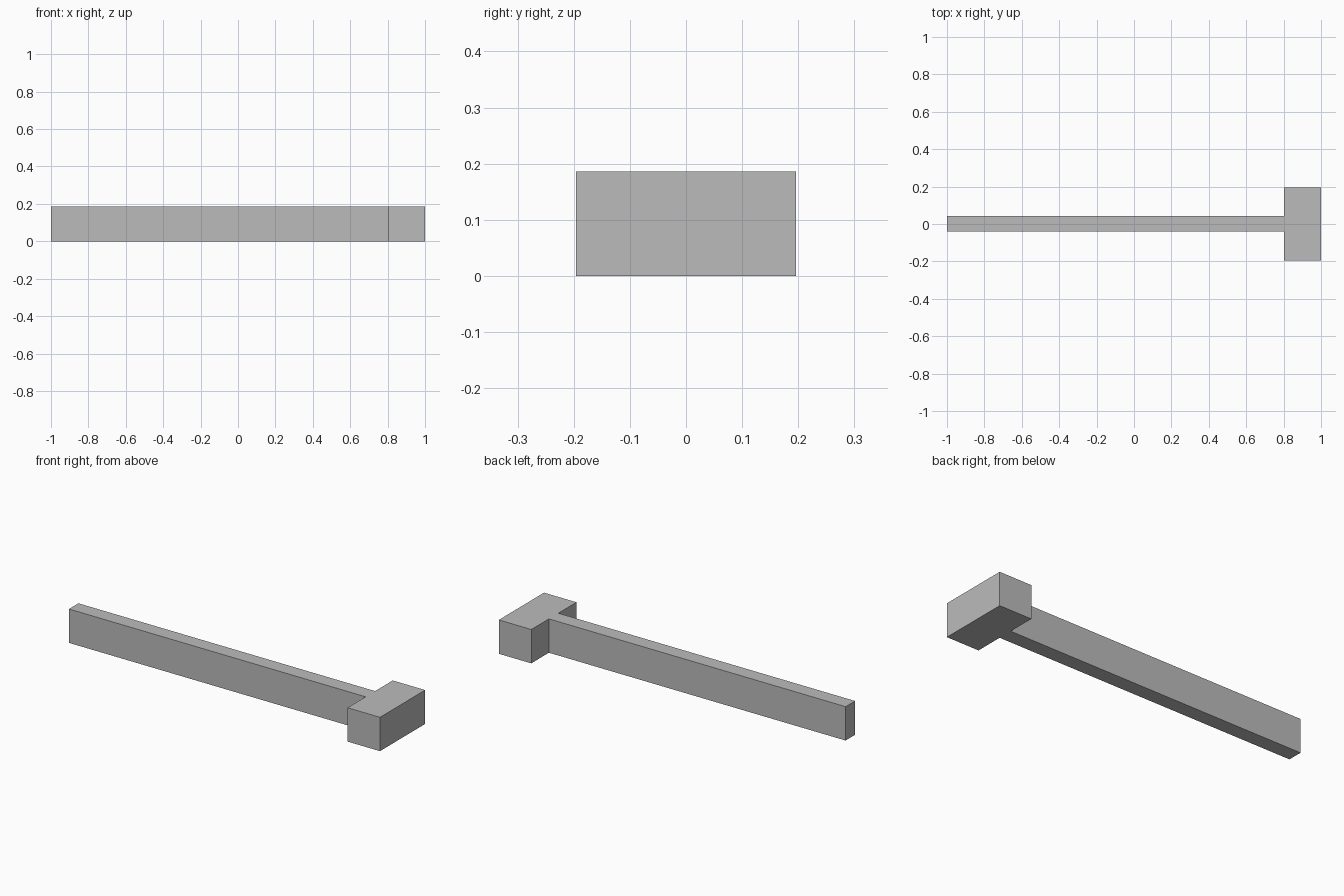
import bpy
import bmesh

# Remove the default cube only
cube = bpy.data.objects.get("Cube")
if cube:
    bpy.data.objects.remove(cube, do_unlink=True)

HEIGHT = 0.186
HEAD_X = 0.803          # where the handle meets the head
HEAD_Y = 0.196          # half width of the head
HANDLE_BACK, HANDLE_FRONT = 0.043, -0.039

# Flat grey material
grey = bpy.data.materials.new("plain grey")
grey.use_nodes = True
colour = (0.5, 0.5, 0.5, 1.0)
grey.diffuse_color = colour
for node in grey.node_tree.nodes:
    if node.type == 'BSDF_PRINCIPLED':
        node.inputs["Base Color"].default_value = colour


def extrude_outline(name, outline, height, material):
    """Closed outline on the ground, extruded straight up."""
    bm = bmesh.new()
    base = bm.faces.new([bm.verts.new((x, y, 0)) for x, y in outline])
    result = bmesh.ops.extrude_face_region(bm, geom=[base], use_keep_orig=True)
    top = [v for v in result["geom"] if isinstance(v, bmesh.types.BMVert)]
    bmesh.ops.translate(bm, verts=top, vec=(0, 0, height))
    bmesh.ops.recalc_face_normals(bm, faces=bm.faces)
    mesh = bpy.data.meshes.new(name)
    bm.to_mesh(mesh)
    bm.free()
    mesh.materials.append(material)
    obj = bpy.data.objects.new(name, mesh)
    bpy.context.collection.objects.link(obj)
    return obj


# One T-shaped bar: long thin handle running into a wide head
outline = [
    (-1, HANDLE_FRONT), (HEAD_X, HANDLE_FRONT), (HEAD_X, -HEAD_Y), (1, -HEAD_Y),
    (1, HEAD_Y), (HEAD_X, HEAD_Y), (HEAD_X, HANDLE_BACK), (-1, HANDLE_BACK),
]
extrude_outline("t_shaped_bar", outline, HEIGHT, grey)
